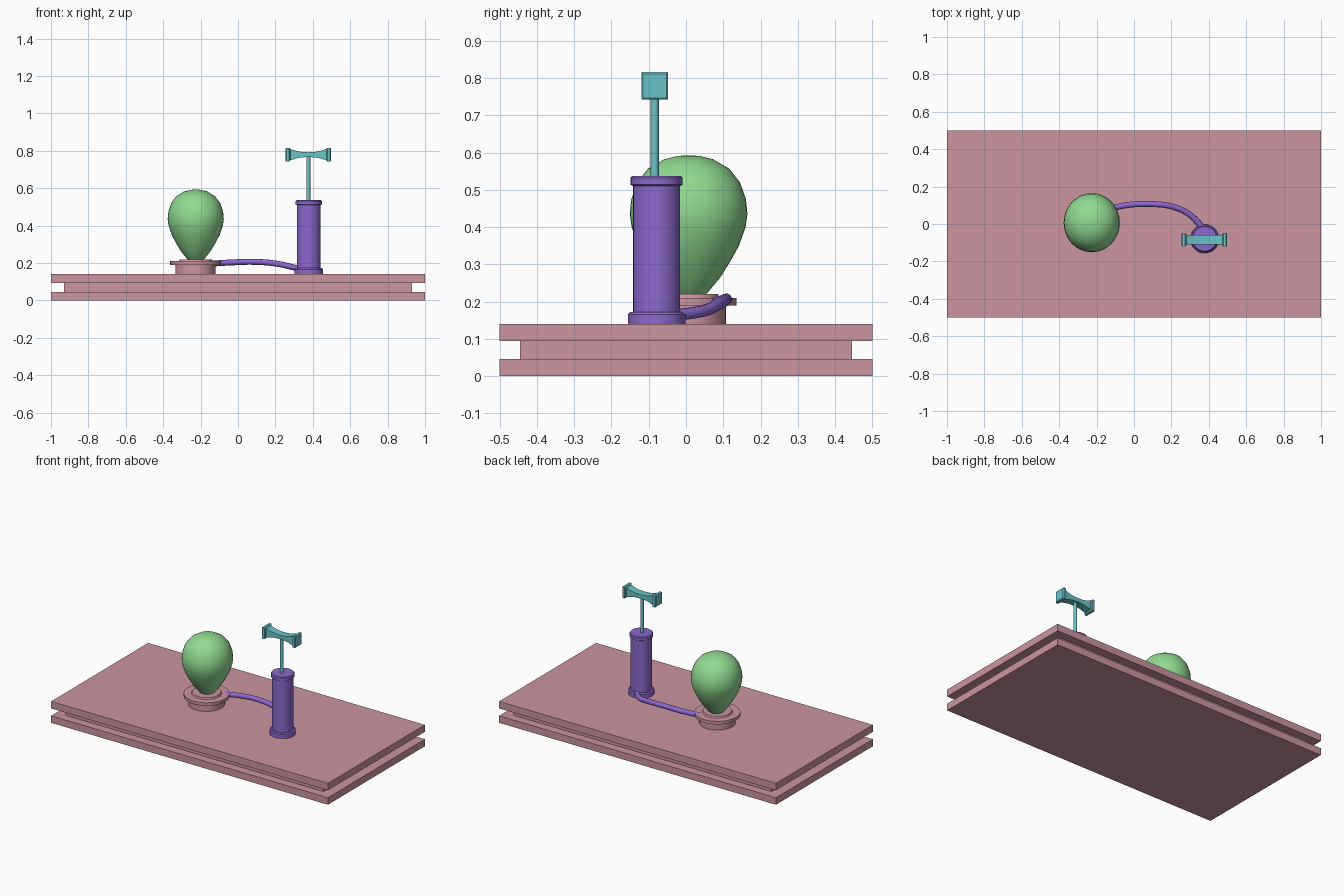
import bpy, bmesh, math
from mathutils import Vector

if "Cube" in bpy.data.objects:
    bpy.data.objects.remove(bpy.data.objects["Cube"])


def material(name, rgb):
    m = bpy.data.materials.new(name)
    m.diffuse_color = (*rgb, 1)
    m.use_nodes = True
    m.node_tree.nodes["Principled BSDF"].inputs["Base Color"].default_value = m.diffuse_color
    return m


ROSE = material("rose", (0.60, 0.30, 0.35))
GREEN = material("green", (0.28, 0.70, 0.28))
PURPLE = material("purple", (0.26, 0.14, 0.62))
TEAL = material("teal", (0.14, 0.55, 0.58))


def finish(name, bm, mat, smooth=True):
    bmesh.ops.recalc_face_normals(bm, faces=bm.faces)
    me = bpy.data.meshes.new(name)
    bm.to_mesh(me)
    bm.free()
    ob = bpy.data.objects.new(name, me)
    bpy.context.collection.objects.link(ob)
    me.materials.append(mat)
    if smooth:
        bpy.ops.object.select_all(action='DESELECT')
        ob.select_set(True)
        bpy.context.view_layer.objects.active = ob
        bpy.ops.object.shade_smooth_by_angle(angle=math.radians(35))
    return ob


def loft(name, rings, mat, smooth=True):
    """Bridge successive closed rings of points and cap both ends."""
    bm = bmesh.new()
    loops = [[bm.verts.new(p) for p in ring] for ring in rings]
    n = len(loops[0])
    for a, b in zip(loops, loops[1:]):
        for i in range(n):
            j = (i + 1) % n
            bm.faces.new((a[i], a[j], b[j], b[i]))
    bm.faces.new(loops[0][::-1])
    bm.faces.new(loops[-1])
    return finish(name, bm, mat, smooth)


def lathe(name, profile, centre, mat, sides=32, sx=1, sy=1):
    """Turn (radius, z) points around a vertical axis."""
    angles = [2 * math.pi * i / sides for i in range(sides)]
    return loft(name, [[(centre[0] + r * sx * math.cos(a), centre[1] + r * sy * math.sin(a), z)
                        for a in angles] for r, z in profile], mat)


def slab(name, hx, hy, z0, z1):
    return loft(name, [[(-hx, -hy, z), (hx, -hy, z), (hx, hy, z), (-hx, hy, z)]
                       for z in (z0, z1)], ROSE, False)


# Layered base
slab("base_bottom", 1, 0.5, 0, 0.046)
slab("base_core", 0.93, 0.445, 0.046, 0.094)
slab("base_top", 1, 0.5, 0.094, 0.14)

# Flanged nozzle holding the balloon
lathe("nozzle", [(0.108, 0.139), (0.108, 0.19), (0.136, 0.19), (0.136, 0.21),
                 (0.09, 0.21), (0.086, 0.22), (0.02, 0.22)], (-0.227, 0), ROSE)

# Balloon: fine profile through a few key points, as a smooth subdivided body
balloon = lathe("balloon", [(0.03, 0.205), (0.052, 0.225), (0.085, 0.265), (0.113, 0.31),
                            (0.135, 0.35), (0.153, 0.40), (0.158, 0.435), (0.154, 0.475),
                            (0.138, 0.52), (0.109, 0.557), (0.066, 0.582), (0.03, 0.591),
                            (0.002, 0.593)], (-0.226, 0.007), GREEN, sides=40, sx=0.95)
for p in balloon.data.polygons:
    p.use_smooth = True

# Pump body with foot and cap collars
lathe("pump_body", [(0.077, 0.139), (0.077, 0.166), (0.071, 0.172), (0.063, 0.172),
                    (0.063, 0.51), (0.07, 0.514), (0.07, 0.532), (0.065, 0.537),
                    (0.01, 0.537)], (0.378, -0.079), PURPLE)

# Curved hose
hose = bpy.data.curves.new("hose", 'CURVE')
hose.dimensions = '3D'
hose.bevel_depth = 0.016
hose.bevel_resolution = 3
hose.use_fill_caps = True
path = [(0.385, -0.05, 0.162), (0.357, -0.01, 0.166), (0.295, 0.052, 0.177), (0.215, 0.09, 0.195),
        (0.09, 0.107, 0.206), (-0.05, 0.099, 0.202), (-0.15, 0.075, 0.196)]
sp = hose.splines.new('BEZIER')
sp.bezier_points.add(len(path) - 1)
for bp, co in zip(sp.bezier_points, path):
    bp.co = co
    bp.handle_left_type = bp.handle_right_type = 'AUTO'
sp.resolution_u = 8
hose.materials.append(PURPLE)
bpy.context.collection.objects.link(bpy.data.objects.new("hose", hose))

# Plunger rod
CX, CY, CZ = 0.376, -0.084, 0.779
lathe("plunger_rod", [(0.011, 0.53), (0.011, 0.78)], (CX, CY), TEAL, sides=16)

# Waisted handle with square end plates: (offset along x, half depth, half height)
half = [(0, 0.025, 0.013), (0.03, 0.025, 0.014), (0.06, 0.025, 0.019), (0.096, 0.026, 0.030),
        (0.098, 0.033, 0.034), (0.102, 0.036, 0.037), (0.117, 0.036, 0.037), (0.121, 0.031, 0.032)]
sections = [(-x, d, h) for x, d, h in half[:0:-1]] + half
loft("plunger_handle", [[Vector((CX + x, CY + d * u, CZ + h * v))
                         for u, v in ((-1, -1), (1, -1), (1, 1), (-1, 1))]
                        for x, d, h in sections], TEAL)
